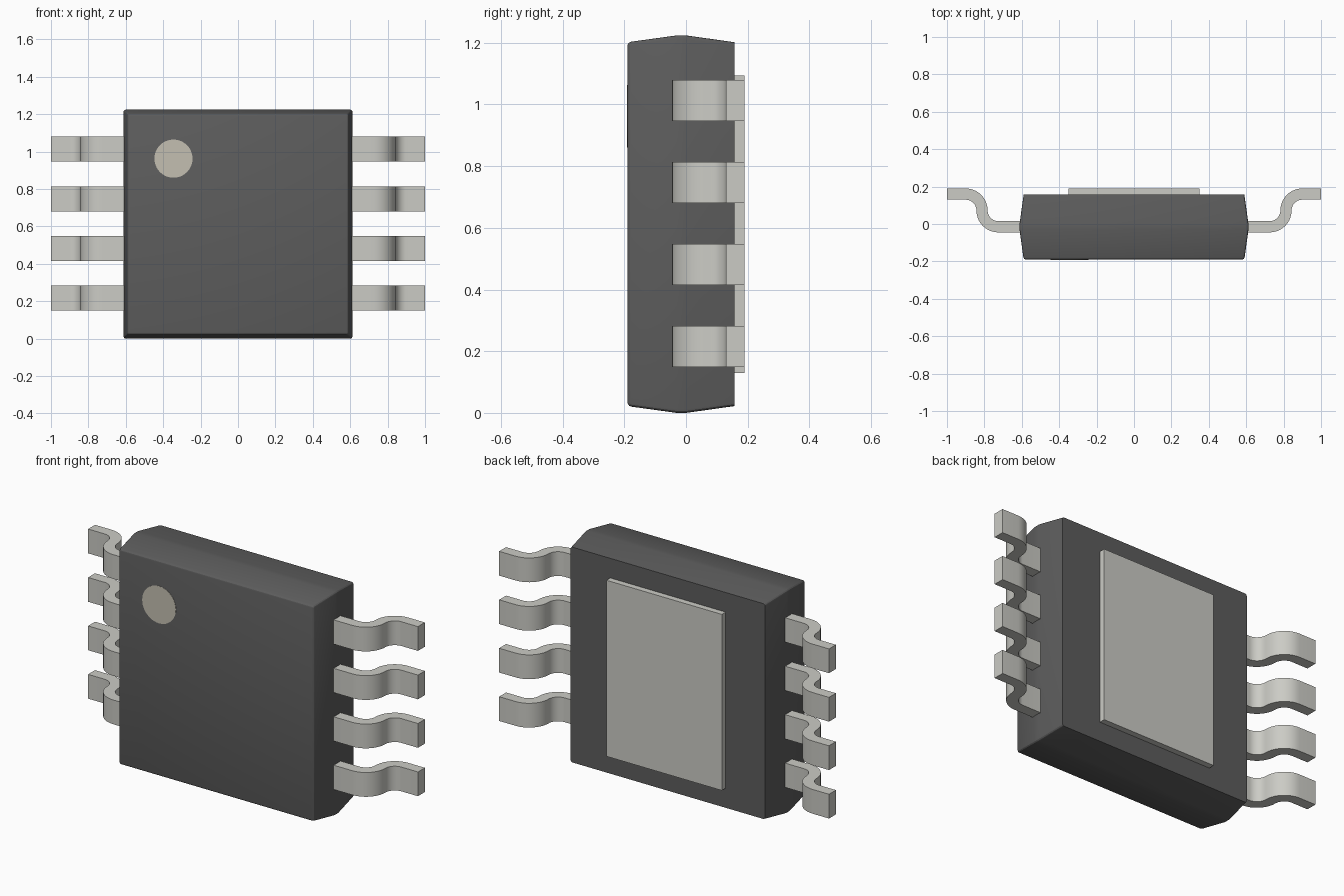
import bpy, bmesh, math

if "Cube" in bpy.data.objects:
    bpy.data.objects.remove(bpy.data.objects["Cube"])


def material(name, r, g, b):
    m = bpy.data.materials.new(name)
    m.diffuse_color = (r, g, b, 1)
    m.use_nodes = True
    m.node_tree.nodes["Principled BSDF"].inputs["Base Color"].default_value = m.diffuse_color
    return m


DARK = material("moulded_plastic", 0.11, 0.11, 0.11)
METAL = material("tinned_metal", 0.60, 0.60, 0.56)
MARK = material("marker_paint", 0.55, 0.52, 0.44)


def finish(bm, name, mat):
    bmesh.ops.recalc_face_normals(bm, faces=bm.faces)
    me = bpy.data.meshes.new(name)
    bm.to_mesh(me)
    bm.free()
    me.materials.append(mat)
    ob = bpy.data.objects.new(name, me)
    bpy.context.collection.objects.link(ob)
    bpy.ops.object.select_all(action='DESELECT')
    bpy.context.view_layer.objects.active = ob
    ob.select_set(True)
    bpy.ops.object.shade_smooth_by_angle(angle=math.radians(25))
    return ob


# Body: square sections along y, widest at the parting band
HALF, MID = 0.612, 0.612
bm = bmesh.new()
rings = []
for y, inset in ((-0.19, 0.022), (-0.03, 0), (0.0, 0), (0.157, 0.022)):
    h = HALF - inset
    rings.append([bm.verts.new((sx * h, y, MID + sz * h))
                  for sx, sz in ((-1, -1), (1, -1), (1, 1), (-1, 1))])
for a, b in zip(rings, rings[1:]):
    for i in range(4):
        j = (i + 1) % 4
        bm.faces.new((a[i], a[j], b[j], b[i]))
bm.faces.new(rings[0])
bm.faces.new(rings[-1])
# Rounded front rim and corner edges, back rim stays sharp
rim = [e for e in bm.edges if all(v.co.y < -0.18 for v in e.verts)]
corners = [e for e in bm.edges if abs(e.verts[0].co.y - e.verts[1].co.y) > 0.01]
bmesh.ops.bevel(bm, geom=rim + corners, offset=0.012, segments=3,
                profile=0.5, affect='EDGES')
finish(bm, "package_body", DARK)


# Gull-wing lead: bent centre line thickened into a strip
def lead_path():
    r, x0, y0, n = 0.0875, 0.725, -0.015, 10
    pts = [(0.60, y0, math.pi / 2)]
    for i in range(n + 1):
        t = math.pi / 2 * i / n
        pts.append((x0 + r * math.sin(t), y0 + r - r * math.cos(t), math.pi / 2 + t))
    for i in range(1, n + 1):
        t = math.pi / 2 * i / n
        pts.append((x0 + 2 * r - r * math.cos(t), y0 + r + r * math.sin(t), math.pi - t))
    pts.append((1.0, y0 + 2 * r, math.pi / 2))
    return pts


def lead(name, side, z, width=0.133, half=0.03):
    bm = bmesh.new()
    sections = []
    for x, y, a in lead_path():
        sections.append([bm.verts.new((side * (x + s * half * math.cos(a)),
                                       y + s * half * math.sin(a), z + w * width / 2))
                         for s, w in ((-1, -1), (1, -1), (1, 1), (-1, 1))])
    for a, b in zip(sections, sections[1:]):
        for i in range(4):
            j = (i + 1) % 4
            bm.faces.new((a[i], a[j], b[j], b[i]))
    bm.faces.new(sections[0])
    bm.faces.new(sections[-1])
    finish(bm, name, METAL)


for side, label in ((-1, "left"), (1, "right")):
    for k in range(4):
        lead(f"{label}_lead_{k + 1}", side, 0.216 + 0.2655 * k)

# Thermal pad on the back
bm = bmesh.new()
bmesh.ops.create_cube(bm, size=1)
for v in bm.verts:
    v.co = (v.co.x * 0.70, 0.1725 + v.co.y * 0.035, MID + v.co.z * 0.965)
finish(bm, "thermal_pad", METAL)

# Round marker on the front
bm = bmesh.new()
bmesh.ops.create_cone(bm, cap_ends=True, segments=48, radius1=0.102,
                      radius2=0.102, depth=0.006)
for v in bm.verts:
    x, y, z = v.co
    v.co = (x - 0.345, z - 0.1885, y + 0.962)
finish(bm, "pin_one_marker", MARK)
